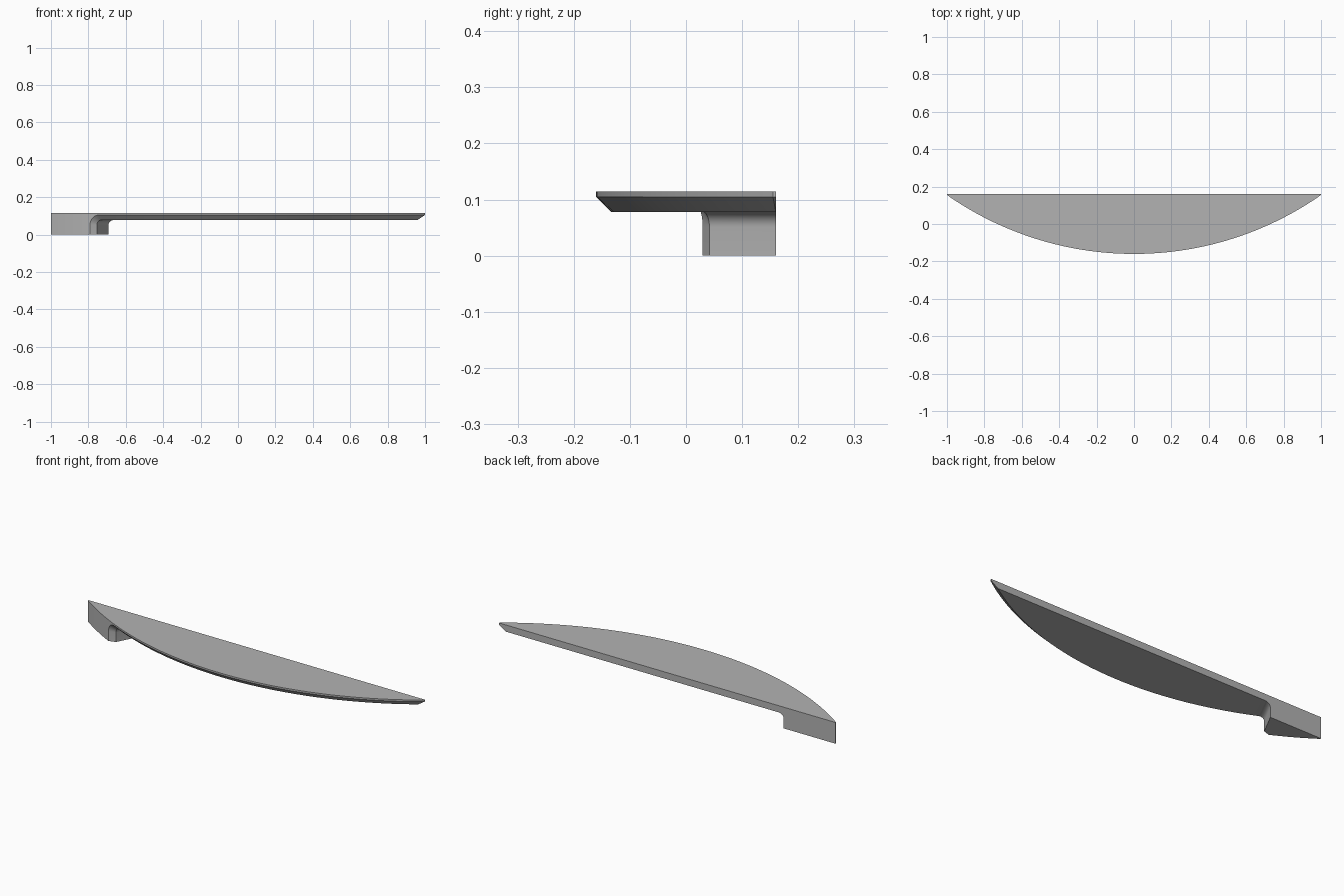
import bpy, bmesh, math
from mathutils import Vector

if "Cube" in bpy.data.objects:
    bpy.data.objects.remove(bpy.data.objects["Cube"])

# Main dimensions
BACK, TOP, UNDER = 0.16, 0.114, 0.078     # back plane, top height, underside height
CH, FIL = 0.027, 0.027                    # edge chamfer, fillet radius
END = 0.005                               # width of the small flat tips
SAG = 0.32 - END
R = (1 + SAG * SAG) / (2 * SAG)           # radius of the curved front
C = Vector((0, R - 0.16))
WALL_X = -0.693                           # foot wall position at the back
D = Vector((0.064, 0.122)).normalized()   # direction of the foot wall
PERP = Vector((D.y, -D.x))

grey = bpy.data.materials.new("light grey")
grey.diffuse_color = (0.45, 0.45, 0.45, 1)
grey.use_nodes = True
grey.node_tree.nodes["Principled BSDF"].inputs["Base Color"].default_value = grey.diffuse_color

# Profile of the lower surface: (position along back, height, normal along, normal up)
prof = [(WALL_X, 0, -1, 0)]
for i in range(9):
    a = math.pi - i * math.pi / 16
    prof.append((WALL_X + FIL * (1 + math.cos(a)) / PERP.x,
                 UNDER - FIL + FIL * math.sin(a), math.cos(a), math.sin(a)))
u0 = prof[-1][0]
u1 = math.sqrt((R - CH) ** 2 - (C.y - BACK) ** 2)
N = 56
for i in range(1, N + 1):
    prof.append((u0 + (u1 - u0) * math.sin(i / N * math.pi / 2), UNDER, 0, 1))

bm = bmesh.new()


def vert(p, z):
    return bm.verts.new((p[0], p[1], z))


def to_circle(u, rho):
    """Follow the wall direction from the back edge to a circle."""
    q = Vector((u, BACK)) - C
    b = q.dot(D)
    t = b + math.sqrt(max(b * b - q.dot(q) + rho * rho, 0))
    return C + q - D * t


# Stations across the lower surface: back, chamfer inside, chamfer outside, top rim
back, inner, outer, rim = [], [], [], []
for i, (u, z, nu, nz) in enumerate(prof):
    last = i == len(prof) - 1
    p = Vector((u, BACK)) if last else to_circle(u, R - CH)
    o = C + (p + PERP * nu * CH - C).normalized() * R
    back.append(vert((u, BACK), z))
    inner.append(back[-1] if last else vert(p, z))
    outer.append(vert(o, z + nz * CH))
    rim.append(rim[0] if i == 1 else vert(o, TOP))

# Curved side of the foot
o = outer[0].co
a0 = math.atan2(BACK - END - C.y, -1)
a1 = math.atan2(o.y - C.y, o.x)
low, high = [], []
for i in range(10):
    a = a0 + (a1 - a0) * i / 10
    p = (C.x + R * math.cos(a), C.y + R * math.sin(a))
    low.append(vert(p, 0))
    high.append(vert(p, TOP))
for i in range(9):
    bm.faces.new((low[i], low[i + 1], high[i + 1], high[i]))
bm.faces.new((low[-1], outer[0], outer[1], rim[0], high[-1]))

# Lower surface, chamfer and curved rim
for i in range(len(prof) - 1):
    quad = [back[i], back[i + 1], inner[i + 1], inner[i]]
    bm.faces.new(list(dict.fromkeys(quad)))
    bm.faces.new((inner[i], inner[i + 1], outer[i + 1], outer[i]))
    if i > 0:
        bm.faces.new((outer[i], outer[i + 1], rim[i + 1], rim[i]))

# Pointed right tip
tl, th = vert((1, BACK - END), TOP - 0.009), vert((1, BACK - END), TOP)
bl, bh = vert((1, BACK), TOP - 0.009), vert((1, BACK), TOP)
bm.faces.new((inner[-1], tl, outer[-1]))
bm.faces.new((inner[-1], bl, tl))
bm.faces.new((outer[-1], tl, th, rim[-1]))
bm.faces.new((tl, bl, bh, th))

# Left tip, back, foot base and top
ll, lh = vert((-1, BACK), 0), vert((-1, BACK), TOP)
bm.faces.new((ll, low[0], high[0], lh))
bm.faces.new([ll] + back + [bl, bh, lh])
bm.faces.new([ll] + low + [outer[0], inner[0], back[0]])
bm.faces.new([lh] + high + [rim[0]] + rim[2:] + [th, bh])

bmesh.ops.recalc_face_normals(bm, faces=bm.faces[:])
me = bpy.data.meshes.new("curved_handle")
bm.to_mesh(me)
bm.free()
me.materials.append(grey)
ob = bpy.data.objects.new("curved_handle", me)
bpy.context.collection.objects.link(ob)
bpy.context.view_layer.objects.active = ob
ob.select_set(True)
bpy.ops.object.shade_smooth_by_angle(angle=math.radians(25))
